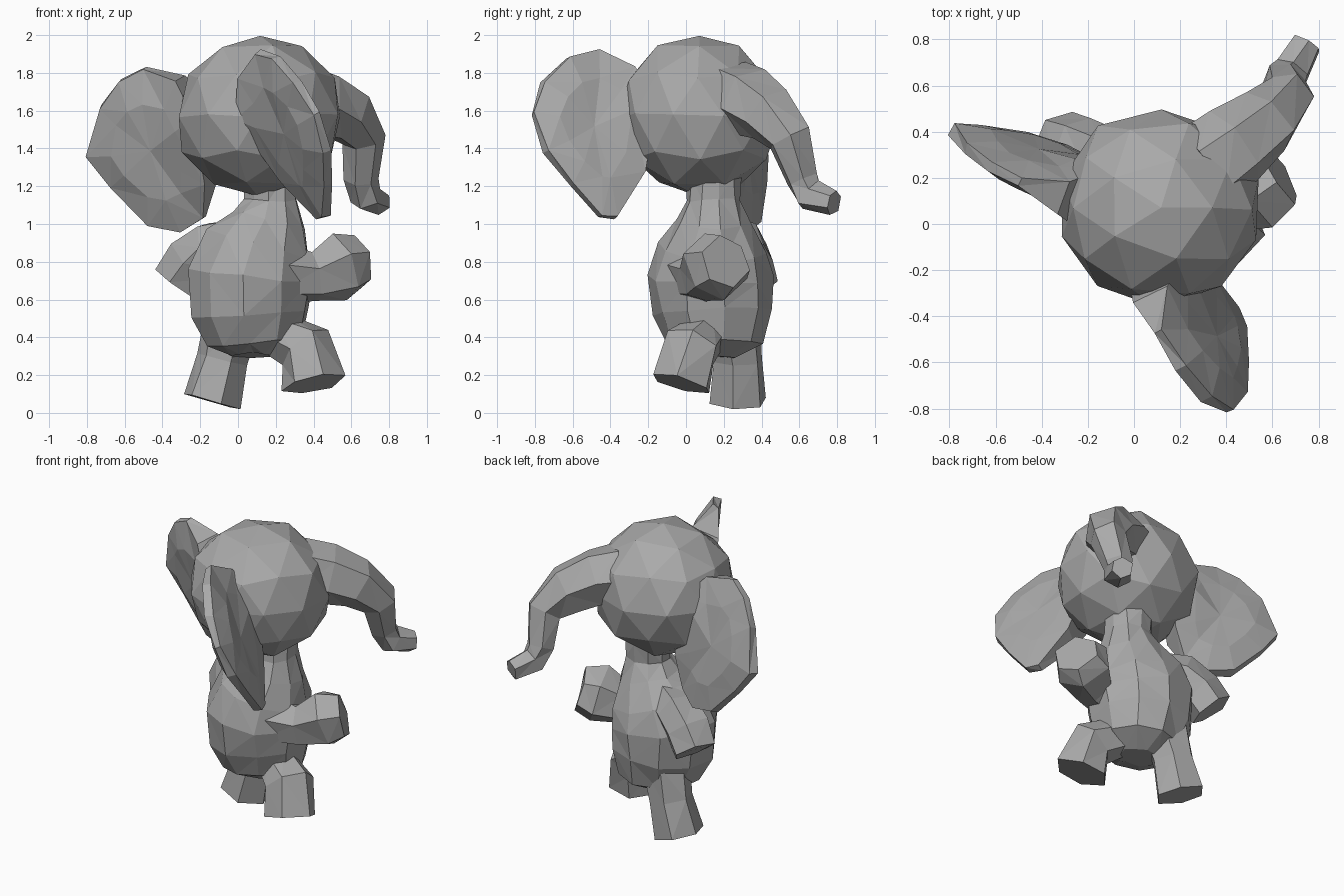
import bpy, bmesh, math, random
from mathutils import Vector, Quaternion

random.seed(4)
cube = bpy.data.objects.get("Cube")
if cube:
    bpy.data.objects.remove(cube, do_unlink=True)

grey = bpy.data.materials.new("elephant_grey")
grey.use_nodes = True
GREY = (0.4, 0.4, 0.4, 1)
grey.diffuse_color = GREY
grey.node_tree.nodes["Principled BSDF"].inputs["Base Color"].default_value = GREY

HEAD = Vector((0.11, 0.07, 1.575))


def finish(name, bm, jitter=0.008):
    """Facet the mesh slightly unevenly and add it to the scene."""
    for v in bm.verts:
        v.co += Vector([random.uniform(-jitter, jitter) for _ in range(3)])
    bmesh.ops.triangulate(bm, faces=[f for f in bm.faces if len(f.verts) == 4])
    bmesh.ops.recalc_face_normals(bm, faces=bm.faces)
    mesh = bpy.data.meshes.new(name)
    bm.to_mesh(mesh)
    bm.free()
    mesh.materials.append(grey)
    obj = bpy.data.objects.new(name, mesh)
    bpy.context.collection.objects.link(obj)


def limb(name, path, sides, start=0.0, jitter=0.008):
    """Loft rings along a path of (x, y, z, radius) without twisting."""
    bm = bmesh.new()
    pts = [Vector(p[:3]) for p in path]
    rings = []
    last, rot = Vector((0, 0, 1)), Quaternion()
    for i, p in enumerate(pts):
        tangent = (pts[min(i + 1, len(pts) - 1)] - pts[max(i - 1, 0)]).normalized()
        rot = last.rotation_difference(tangent) @ rot
        last = tangent
        ring = []
        for k in range(sides):
            a = start + math.tau * k / sides
            ring.append(bm.verts.new(p + rot @ Vector((math.cos(a), math.sin(a), 0)) * path[i][3]))
        rings.append(ring)
    for a, b in zip(rings, rings[1:]):
        for k in range(sides):
            n = (k + 1) % sides
            bm.faces.new((a[k], a[n], b[n], b[k]))
    bm.faces.new(rings[0])
    bm.faces.new(rings[-1])
    finish(name, bm, jitter)


def ear(name, outline, place, normal):
    """Lens-shaped flap whose rim thickens towards its root on the head."""
    bm = bmesh.new()
    n = Vector(normal).normalized()
    rim = [place(u, z) for u, z in outline]
    mid = sum(rim, Vector()) / len(rim)
    count = len(rim)
    edges = []
    for side in (1, -1):
        outer, inner = [], []
        for p in rim:
            half = 0.025 + 0.4 * max(0, 0.6 - (p - HEAD).length)
            outer.append(bm.verts.new(p + n * side * half))
            inner.append(bm.verts.new(mid.lerp(p, 0.6) + n * side * (0.055 + half * 0.4)))
        centre = bm.verts.new(mid + n * side * 0.07)
        for k in range(count):
            j = (k + 1) % count
            bm.faces.new((outer[k], outer[j], inner[j], inner[k]))
            bm.faces.new((inner[k], inner[j], centre))
        edges.append(outer)
    for k in range(count):
        j = (k + 1) % count
        bm.faces.new((edges[0][k], edges[0][j], edges[1][j], edges[1][k]))
    finish(name, bm)


# Head
bm = bmesh.new()
bmesh.ops.create_icosphere(bm, subdivisions=2, radius=1)
for v in bm.verts:
    v.co = HEAD + Vector((v.co.x * 0.45, v.co.y * 0.43, v.co.z * 0.425))
finish("head", bm, 0.01)

# Trunk
limb("trunk", [(0.3, 0.24, 1.68, 0.19), (0.43, 0.335, 1.65, 0.185), (0.57, 0.44, 1.58, 0.16),
               (0.665, 0.55, 1.45, 0.12), (0.65, 0.615, 1.24, 0.09),
               (0.675, 0.66, 1.15, 0.09), (0.75, 0.78, 1.115, 0.07)], 6, 0.3)

# Ears
ear("right_ear",
    [(-0.79, 1.36), (-0.73, 1.62), (-0.63, 1.76), (-0.5, 1.82), (-0.31, 1.77), (-0.18, 1.6),
     (-0.14, 1.22), (-0.18, 1.03), (-0.3, 0.96), (-0.47, 1.0), (-0.67, 1.2)],
    lambda x, z: Vector((x, 0.287 - 0.4 * (x + 0.5) - 0.25 * (z - 1.4), z)), (0.4, 1, 0.25))
ear("left_ear",
    [(-0.81, 1.58), (-0.76, 1.75), (-0.63, 1.88), (-0.47, 1.91), (-0.3, 1.8), (-0.22, 1.6),
     (-0.25, 1.25), (-0.37, 1.04), (-0.45, 1.04), (-0.6, 1.2), (-0.74, 1.38)],
    lambda y, z: Vector((0.1 - 0.5 * (y + 0.47) - 0.43 * (z - 1.92), y, z)), (1, 0.5, 0.43))

# Body and neck
limb("body", [(0.09, 0.14, 0.3, 0.12), (0.09, 0.15, 0.37, 0.25), (0.07, 0.14, 0.53, 0.315),
              (0.07, 0.13, 0.72, 0.335), (0.11, 0.14, 0.88, 0.29), (0.16, 0.15, 1.02, 0.2),
              (0.17, 0.15, 1.13, 0.14), (0.17, 0.15, 1.25, 0.14)], 10, 0.2, 0.01)

# Arms
limb("right_arm", [(0.02, 0.2, 0.92, 0.12), (-0.14, 0.28, 0.88, 0.145),
                   (-0.24, 0.32, 0.8, 0.15), (-0.32, 0.35, 0.69, 0.14)], 6)
limb("left_arm", [(0.2, 0.05, 0.74, 0.17), (0.4, 0.09, 0.72, 0.135),
                  (0.54, 0.155, 0.775, 0.185), (0.635, 0.21, 0.8, 0.145)], 6, 0.4)

# Legs
limb("right_leg", [(-0.03, 0.25, 0.5, 0.15), (-0.08, 0.28, 0.28, 0.135), (-0.14, 0.275, 0.065, 0.155)], 6, 0.2)
limb("left_leg", [(0.19, 0.11, 0.42, 0.12), (0.36, 0.03, 0.35, 0.155), (0.4, -0.025, 0.155, 0.168)], 6, 0.2)
